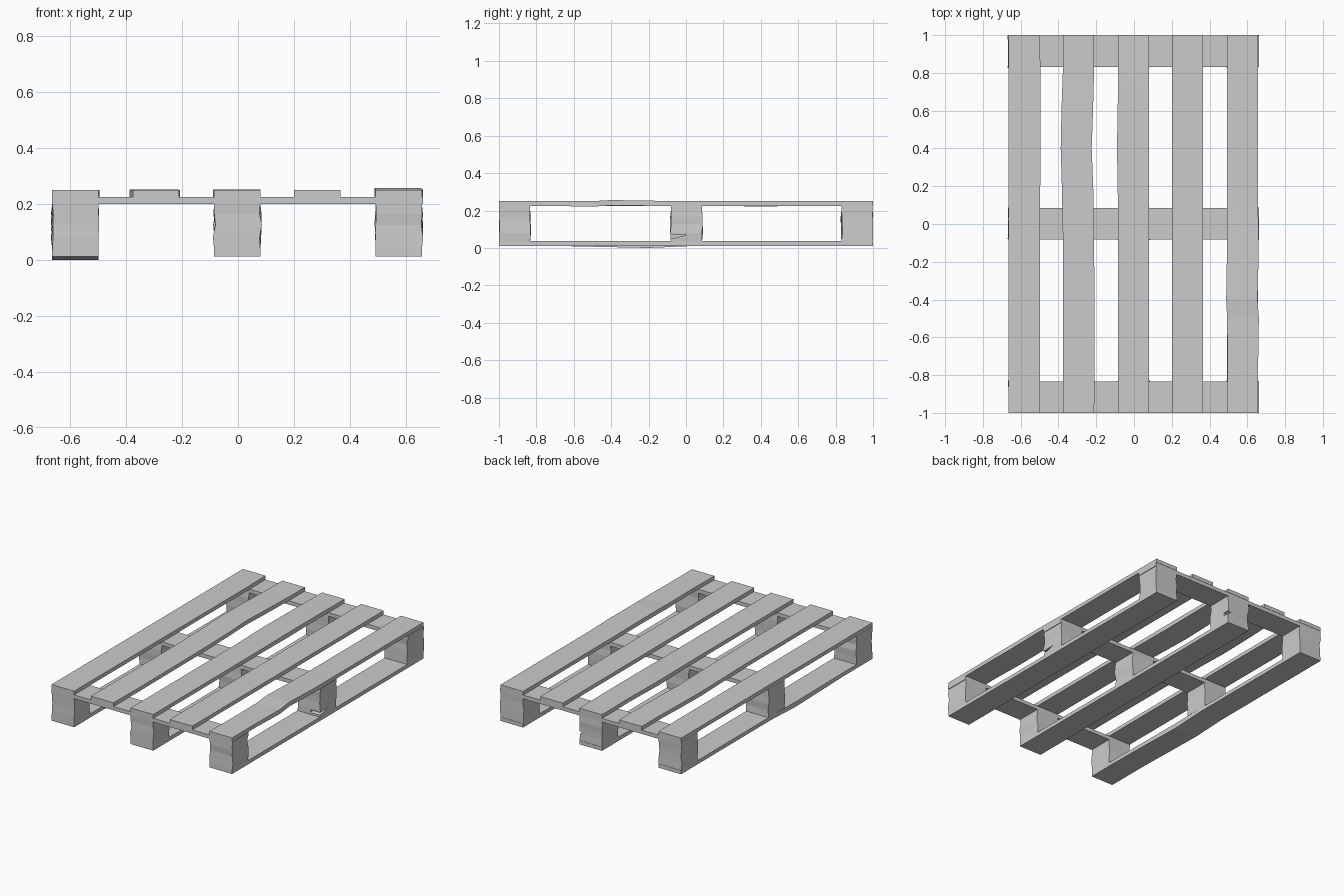
import bpy, bmesh, random

if "Cube" in bpy.data.objects:
    bpy.data.objects.remove(bpy.data.objects["Cube"])

random.seed(4)


def loft(name, rings):
    """Solid made of four-cornered rings joined in order, capped at both ends."""
    bm = bmesh.new()
    vs = [[bm.verts.new(p) for p in r] for r in rings]
    for a, b in zip(vs, vs[1:]):
        for i in range(4):
            j = (i + 1) % 4
            bm.faces.new((a[i], a[j], b[j], b[i]))
    bm.faces.new(vs[0])
    bm.faces.new(vs[-1])
    bmesh.ops.recalc_face_normals(bm, faces=bm.faces)
    me = bpy.data.meshes.new(name)
    bm.to_mesh(me)
    bm.free()
    ob = bpy.data.objects.new(name, me)
    bpy.context.collection.objects.link(ob)
    return ob


def board(name, x0, x1, z0, z1, wear=()):
    """Long board; wear rows are (y, left dx, right dx, bottom dz, top dz)."""
    rows = [(-1, 0, 0, 0, 0), *wear, (1, 0, 0, 0, 0)]
    return loft(name, [[(x0 + l, y, z0 + b), (x1 + r, y, z0 + b),
                        (x1 + r, y, z1 + t), (x0 + l, y, z1 + t)]
                       for y, l, r, b, t in rows])


def wedge_cut(target, name, points, offset):
    """Splinter notch: a triangle of points swept by offset, cut from target."""
    bm = bmesh.new()
    base = [bm.verts.new(p) for p in points]
    f = bm.faces.new(base)
    ext = bmesh.ops.extrude_face_region(bm, geom=[f])
    bmesh.ops.translate(bm, vec=offset,
                        verts=[v for v in ext["geom"] if isinstance(v, bmesh.types.BMVert)])
    bmesh.ops.recalc_face_normals(bm, faces=bm.faces)
    me = bpy.data.meshes.new(name)
    bm.to_mesh(me)
    bm.free()
    cutter = bpy.data.objects.new(name, me)
    bpy.context.collection.objects.link(cutter)
    cutter.hide_render = True
    cutter.hide_set(True)
    m = target.modifiers.new("notch", 'BOOLEAN')
    m.object = cutter
    m.operation = 'DIFFERENCE'
    m.solver = 'EXACT'


# top deck boards, some bowed or dented
top_wear = {
    0: [(0.35, 0, 0.003, 0, 0), (0.8, 0, 0.004, 0, 0)],
    1: [(-0.75, 0, 0.003, 0, 0), (-0.1, 0, 0, 0, 0), (0.2, -0.006, -0.005, 0, 0),
        (0.4, -0.012, -0.013, 0, 0.002), (0.6, -0.008, -0.006, 0, 0.002), (0.83, 0, 0, 0, 0)],
    2: [(0.1, 0, 0, 0, 0), (0.4, -0.005, 0, -0.003, 0.002), (0.7, 0, 0, 0, 0.002)],
    4: [(-0.75, 0.003, 0, 0, 0), (-0.5, 0.001, 0.004, -0.004, 0),
        (-0.4, -0.004, -0.003, 0.002, 0.006), (-0.15, 0, 0.003, 0, 0.002), (0.1, 0, 0, 0, 0)],
}
for i, x in enumerate((-0.664, -0.376, -0.085, 0.201, 0.492)):
    board(f"top_board_{i + 1}", x, x + 0.165, 0.225, 0.25, top_wear.get(i, ()))

block_x = (-0.664, -0.085, 0.492)
block_y = (-1.0, -0.081, 0.831)

# bottom runners, the left one sagging
bottom_wear = {0: [(-0.7, 0, 0, 0, 0), (-0.2, 0, 0, -0.011, -0.003), (0.05, 0, 0, 0, 0)]}
for i, x in enumerate(block_x):
    board(f"bottom_board_{i + 1}", x, x + 0.165, 0.011, 0.036, bottom_wear.get(i, ()))

# cross boards under the deck
for i, y in enumerate(block_y):
    loft(f"cross_board_{i + 1}", [[(x, y, 0.2), (x, y + 0.167, 0.2),
                                   (x, y + 0.167, 0.225), (x, y, 0.225)]
                                  for x in (-0.665, 0.661)])

# spacer blocks with slightly uneven sides
blocks = {}
for i, x in enumerate(block_x):
    for j, y in enumerate(block_y):
        rings = []
        for z in (0.036, 0.08, 0.125, 0.165, 0.2):
            k = 0.005 if 0.04 < z < 0.19 else 0
            rings.append([(px + random.uniform(-k, k), min(1, max(-1, py + random.uniform(-k, k))), z)
                          for px, py in ((x, y), (x + 0.165, y),
                                         (x + 0.165, y + 0.167), (x, y + 0.167))])
        blocks[i, j] = loft(f"block_{i + 1}_{j + 1}", rings)

# splintered notches in two blocks
wedge_cut(blocks[2, 1], "side_notch_cutter",
          [(0.59, -0.1, 0.045), (0.59, -0.1, 0.068), (0.59, 0.01, 0.07)], (0.1, 0, 0))
wedge_cut(blocks[1, 2], "back_notch_cutter",
          [(0.09, 0.96, 0.07), (0.09, 0.96, 0.10), (0.055, 0.96, 0.09)], (0, 0.06, 0))
